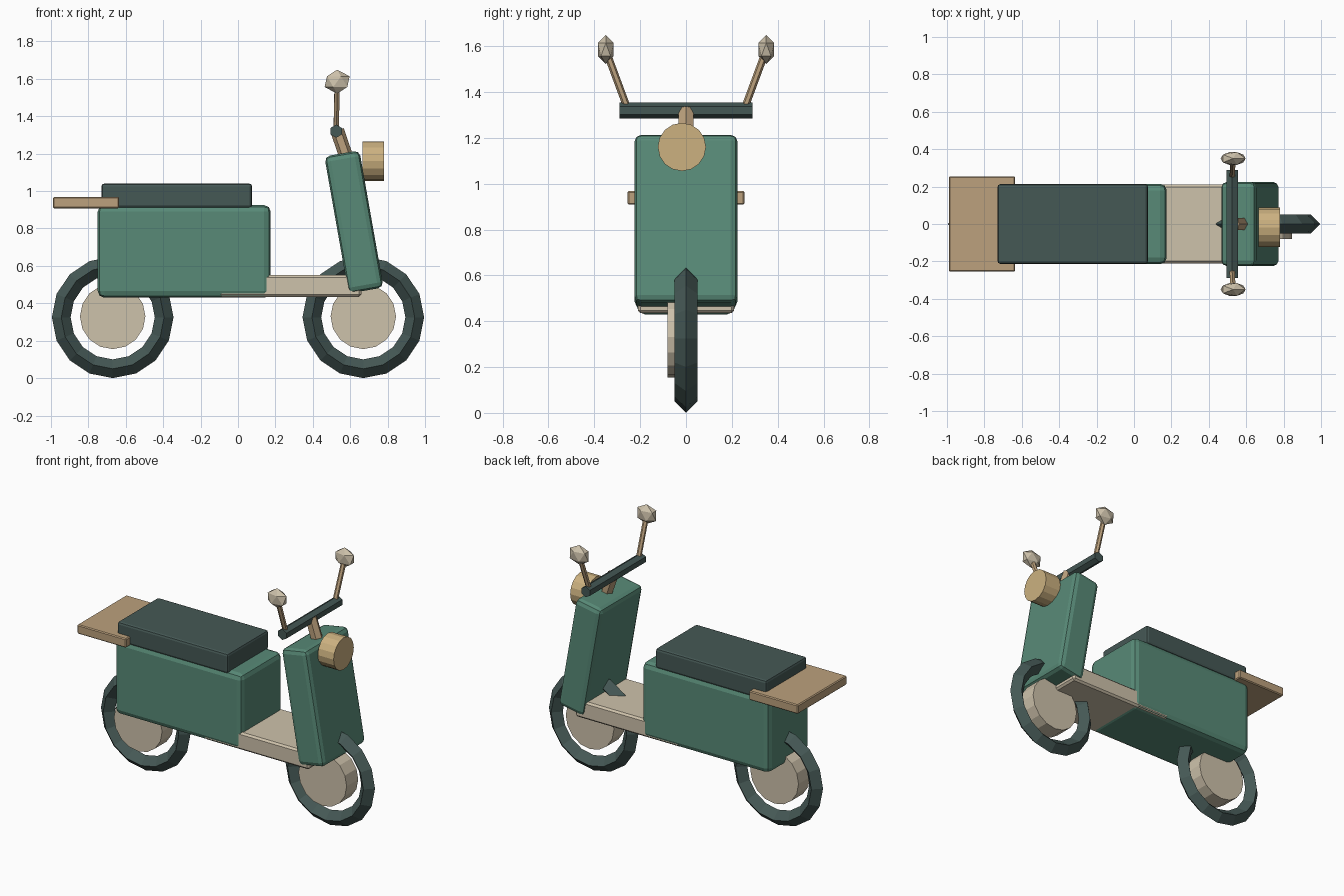
import bpy
import math
from mathutils import Vector

if "Cube" in bpy.data.objects:
    bpy.data.objects.remove(bpy.data.objects["Cube"], do_unlink=True)


def material(name, rgb):
    """Flat material from a display colour, converted to linear."""
    lin = [((c / 255 + 0.055) / 1.055) ** 2.4 for c in rgb]
    mat = bpy.data.materials.new(name)
    mat.use_nodes = True
    mat.diffuse_color = (*lin, 1)
    node = mat.node_tree.nodes["Principled BSDF"]
    node.inputs["Base Color"].default_value = (*lin, 1)
    node.inputs["Roughness"].default_value = 0.8
    return mat


GREEN = material("green paint", (88, 138, 119))
DARK = material("dark rubber", (69, 88, 85))
CREAM = material("cream", (206, 194, 171))
TAN = material("tan", (188, 161, 125))
GOLD = material("warm gold", (204, 177, 128))


def finish(name, mat):
    ob = bpy.context.object
    ob.name = name
    ob.data.materials.clear()
    ob.data.materials.append(mat)
    return ob


def box(name, mat, low, high, bevel, segments=2, tilt=0):
    """Bevelled box between two corners, tilted about the y axis."""
    low, high = Vector(low), Vector(high)
    bpy.ops.mesh.primitive_cube_add(size=1, location=(low + high) / 2)
    ob = finish(name, mat)
    ob.data.transform(((high - low).to_4d() * 1).to_3d().to_track_quat('Z', 'Y').to_matrix().to_4x4().Identity(4))
    for v in ob.data.vertices:
        v.co *= 1
        v.co = Vector(a * b for a, b in zip(v.co, high - low))
    ob.rotation_euler.y = math.radians(tilt)
    mod = ob.modifiers.new("soft edges", 'BEVEL')
    mod.width = bevel
    mod.segments = segments
    return ob


def rod(name, mat, start, end, radius, sides):
    """Prism running from one point to another."""
    start, end = Vector(start), Vector(end)
    axis = end - start
    bpy.ops.mesh.primitive_cylinder_add(vertices=sides, radius=radius, depth=axis.length,
                                        location=(start + end) / 2)
    ob = finish(name, mat)
    ob.rotation_euler = axis.to_track_quat('Z', 'Y').to_euler()
    return ob


# Wheels: diamond-section tyres with offset hubs
for end, x in (("front", 0.67), ("rear", -0.67)):
    bpy.ops.mesh.primitive_torus_add(major_segments=16, minor_segments=4, major_radius=0.275,
                                     minor_radius=0.05, location=(x, 0, 0.325),
                                     rotation=(math.pi / 2, 0, 0))
    finish(end + "_tyre", DARK)
    rod(end + "_hub", CREAM, (x, -0.08, 0.33), (x, 0.04, 0.33), 0.175, 16)

# Body, floor, seat and luggage rack
box("rear_body", GREEN, (-0.75, -0.215, 0.43), (0.175, 0.215, 0.925), 0.035)
box("floor_board", CREAM, (-0.1, -0.21, 0.435), (0.66, 0.21, 0.55), 0.012, 1)
box("seat", DARK, (-0.73, -0.213, 0.91), (0.075, 0.213, 1.04), 0.015)
box("luggage_rack", TAN, (-0.99, -0.255, 0.908), (-0.635, 0.255, 0.968), 0.006, 1)

# Leaning leg shield with headlight
box("leg_shield", GREEN, (0.525, -0.225, 0.463), (0.715, 0.225, 1.207), 0.03, 2, -10)
rod("headlight", GOLD, (0.665, -0.018, 1.16), (0.78, -0.018, 1.16), 0.105, 16)

# Steering column and handlebar
rod("steering_column", TAN, (0.59, 0, 1.15), (0.53, 0, 1.325), 0.037, 6)
rod("handlebar", DARK, (0.525, -0.29, 1.32), (0.525, 0.29, 1.32), 0.035, 6)

# Mirrors on splayed stalks
for side, s in (("left", 1), ("right", -1)):
    rod(side + "_mirror_stalk", TAN, (0.525, s * 0.258, 1.335), (0.53, s * 0.345, 1.57), 0.016, 6)
    bpy.ops.mesh.primitive_ico_sphere_add(subdivisions=1, radius=1, location=(0.53, s * 0.35, 1.585))
    mirror = finish(side + "_mirror", CREAM)
    mirror.scale = (0.075, 0.04, 0.064)
